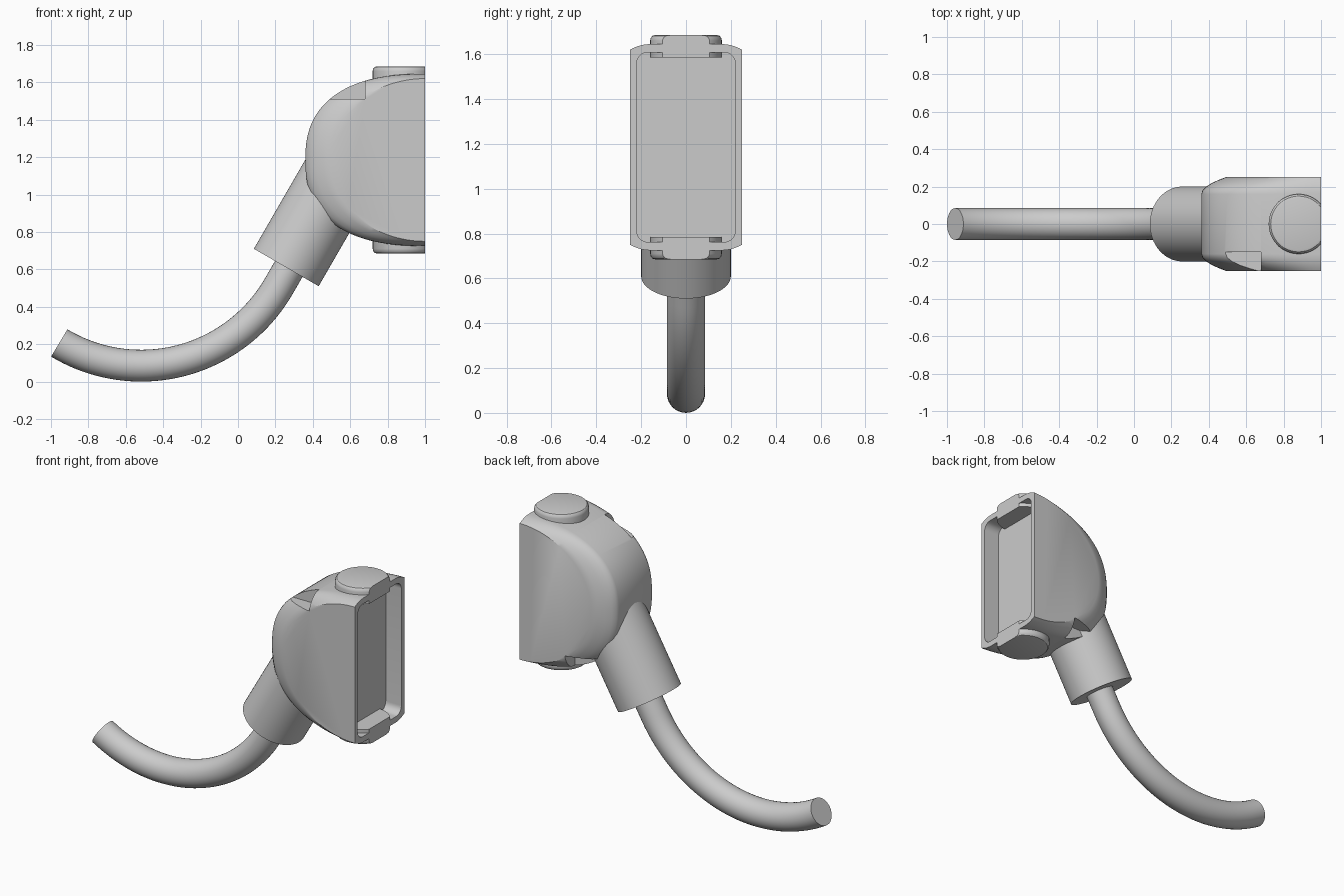
import bpy, bmesh, math
from mathutils import Vector, Matrix

cube = bpy.data.objects.get("Cube")
if cube:
    bpy.data.objects.remove(cube, do_unlink=True)

GREY = (0.6, 0.6, 0.6, 1)
mat = bpy.data.materials.new("light grey plastic")
mat.use_nodes = True
mat.diffuse_color = GREY
mat.node_tree.nodes["Principled BSDF"].inputs["Base Color"].default_value = GREY

MID_Z = 1.185     # height of the housing's centre line
FACE_X = 1.0      # plane of the open face


def add(name, bm):
    bmesh.ops.recalc_face_normals(bm, faces=bm.faces)
    me = bpy.data.meshes.new(name)
    bm.to_mesh(me)
    bm.free()
    me.materials.append(mat)
    ob = bpy.data.objects.new(name, me)
    bpy.context.collection.objects.link(ob)
    return ob


def activate(ob):
    bpy.ops.object.select_all(action='DESELECT')
    ob.select_set(True)
    bpy.context.view_layer.objects.active = ob


def smooth(ob):
    activate(ob)
    bpy.ops.object.shade_smooth_by_angle(angle=math.radians(30))


def loft(rings):
    """Closed solid through equal-length rings of points."""
    bm = bmesh.new()
    loops = [[bm.verts.new(p) for p in r] for r in rings]
    n = len(loops[0])
    for a, b in zip(loops, loops[1:]):
        for i in range(n):
            j = (i + 1) % n
            bm.faces.new((a[i], a[j], b[j], b[i]))
    bm.faces.new(loops[0])
    bm.faces.new(loops[-1])
    return bm


def box(name, lo, hi):
    bm = bmesh.new()
    bmesh.ops.create_cube(bm, size=1)
    lo, hi = Vector(lo), Vector(hi)
    for v in bm.verts:
        v.co = (lo + hi) / 2 + v.co * (hi - lo)
    return add(name, bm)


def cut(ob, cutter):
    activate(ob)
    m = ob.modifiers.new("cut", 'BOOLEAN')
    m.operation = 'DIFFERENCE'
    m.solver = 'EXACT'
    m.object = cutter
    cutter.hide_render = True
    bpy.ops.object.modifier_apply(modifier=m.name)
    bpy.data.objects.remove(cutter, do_unlink=True)


# Housing: D-shaped outline, rim easing in towards the flat sides
def d_outline(half_x, half_z, power, y, count=64):
    pts = []
    for i in range(count + 1):
        a = math.pi * i / count
        c, s = math.cos(a), math.sin(a)
        pts.append((FACE_X - half_x * abs(s) ** (2 / power), y,
                    MID_Z + half_z * math.copysign(abs(c) ** (2 / power), c)))
    return pts


def housing_ring(y):
    t = max(0, (abs(y) - 0.16) / 0.09) ** 2
    return d_outline(0.64 - 0.13 * t, 0.46 - 0.025 * t, 2.45 - 0.45 * t, y)


half = [0.16, 0.18, 0.2, 0.22, 0.237, 0.25]
housing = add("housing", loft([housing_ring(y) for y in [-h for h in reversed(half)] + half]))

# Recessed socket in the open face, with rounded corners
socket = box("socket_cutter", (0.89, -0.22, MID_Z - 0.423), (1.1, 0.22, MID_Z + 0.423))
bm = bmesh.new()
bm.from_mesh(socket.data)
corners = [e for e in bm.edges if abs(e.verts[0].co.x - e.verts[1].co.x) > 0.1]
bmesh.ops.bevel(bm, geom=corners, offset=0.05, segments=8, profile=0.5, affect='EDGES')
bm.to_mesh(socket.data)
bm.free()
cut(housing, socket)

# Thumb notches: front of the top and back of the bottom
for s in (1, -1):
    z0, z1 = sorted((MID_Z + s * 0.325, MID_Z + s * 0.6))
    y0, y1 = sorted((-s * 0.15, -s * 0.4))
    cut(housing, box("notch_cutter", (0.3, y0, z0), (0.68, y1, z1)))
smooth(housing)

# Round buttons on top and bottom, trimmed flush with the open face
for name, s in (("top_button", 1), ("bottom_button", -1)):
    profile = [(0.16, 0.4), (0.16, 0.475), (0.157, 0.488), (0.149, 0.497), (0.138, 0.5)]
    bm = loft([[(0.88 + r * math.cos(k * math.tau / 48), r * math.sin(k * math.tau / 48),
                 MID_Z + s * h) for k in range(48)] for r, h in profile])
    res = bmesh.ops.bisect_plane(bm, geom=bm.verts[:] + bm.edges[:] + bm.faces[:],
                                 plane_co=(FACE_X, 0, 0), plane_no=(1, 0, 0), clear_outer=True)
    rim = [g for g in res["geom_cut"] if isinstance(g, bmesh.types.BMEdge)]
    bmesh.ops.edgeloop_fill(bm, edges=rim)
    smooth(add(name, bm))


# Round tubes swept along a path in the xz plane
def sweep(name, path, radius, sides):
    rings = []
    for x, z, a in path:
        across = Vector((-math.sin(a), 0, math.cos(a)))
        rings.append([Vector((x, 0, z)) + radius * (across * math.cos(k * math.tau / sides)
                      + Vector((0, 1, 0)) * math.sin(k * math.tau / sides)) for k in range(sides)])
    ob = add(name, loft(rings))
    smooth(ob)


lean = math.radians(60)
dx, dz = math.cos(lean), math.sin(lean)
sweep("cable_sleeve", [(0.258 + d * dx, 0.61 + d * dz, lean) for d in (0, 0.6)], 0.2, 64)

# Cable: an arc that rests on the ground, then runs straight into the sleeve
R, cx = 0.85, -0.518
angles = [math.radians(-31 + 91 * i / 40) for i in range(41)]
cable = [(cx + R * math.sin(a), 0.085 + R * (1 - math.cos(a)), a) for a in angles]
x, z, a = cable[-1]
cable.append((x + 0.25 * dx, z + 0.25 * dz, a))
sweep("cable", cable, 0.085, 32)
